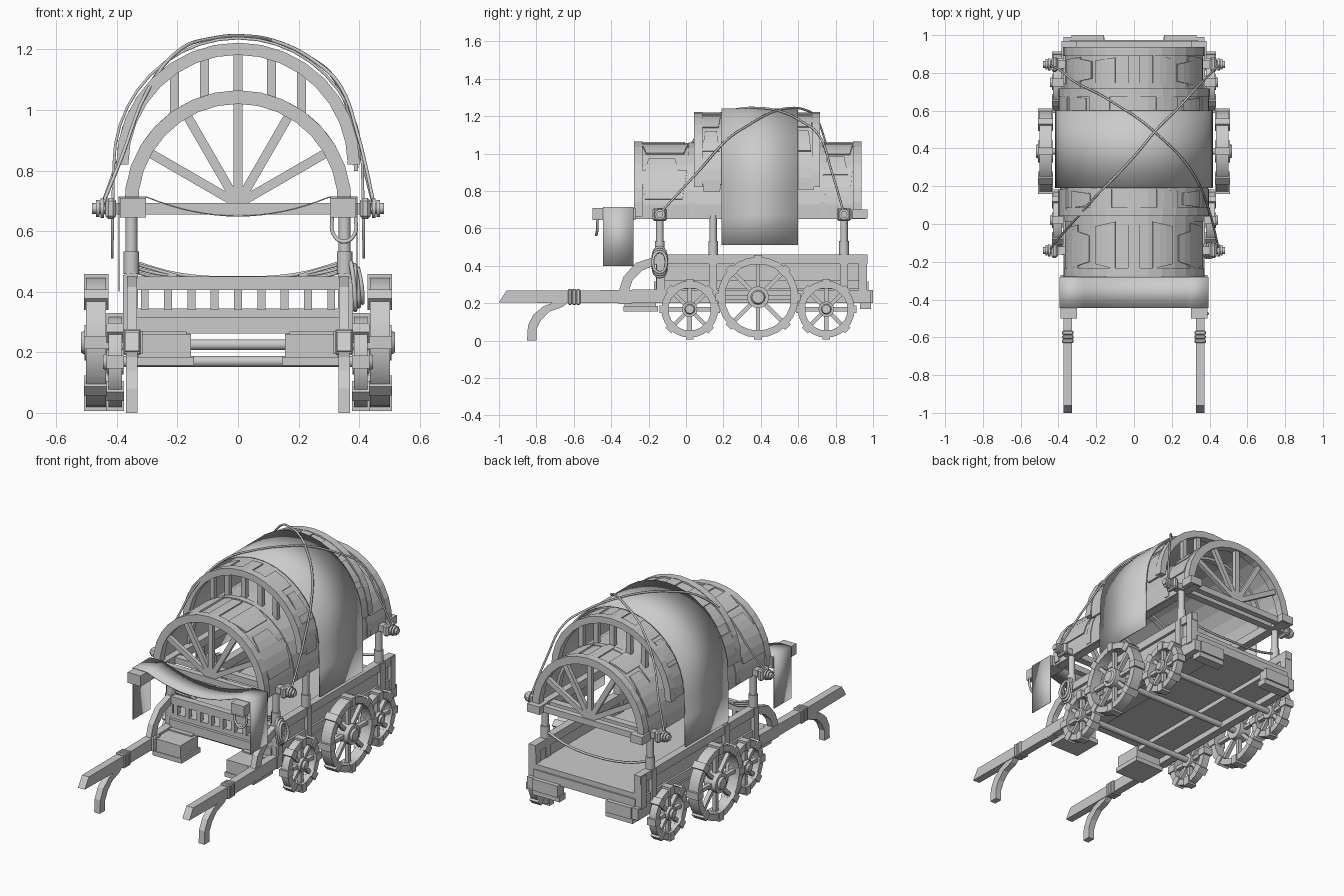
import bpy, bmesh, math, random
from math import sin, cos, radians, pi, sqrt
from mathutils import Vector

if "Cube" in bpy.data.objects:
    bpy.data.objects.remove(bpy.data.objects["Cube"])
random.seed(4)


def finish(name, bm, smooth=None, bevel=0):
    bmesh.ops.recalc_face_normals(bm, faces=bm.faces)
    me = bpy.data.meshes.new(name)
    bm.to_mesh(me)
    bm.free()
    ob = bpy.data.objects.new(name, me)
    bpy.context.collection.objects.link(ob)
    bpy.ops.object.select_all(action='DESELECT')
    ob.select_set(True)
    bpy.context.view_layer.objects.active = ob
    if smooth:
        bpy.ops.object.shade_smooth_by_angle(angle=radians(smooth))
    if bevel:
        m = ob.modifiers.new("bevel", 'BEVEL')
        m.width, m.segments = bevel, 1
    return ob


def box(name, c, s, rot=(0, 0, 0), bevel=0):
    bm = bmesh.new()
    bmesh.ops.create_cube(bm, size=1)
    bmesh.ops.scale(bm, vec=s, verts=bm.verts)
    ob = finish(name, bm, bevel=bevel)
    ob.location, ob.rotation_euler = c, rot
    return ob


def span(name, x, y, z, bevel=0):
    lo, hi = zip(x, y, z)
    return box(name, [(a + b) / 2 for a, b in zip(lo, hi)], [abs(b - a) for a, b in zip(lo, hi)], bevel=bevel)


def rod(name, p, q, r, n=12, r2=None):
    p, q = Vector(p), Vector(q)
    bm = bmesh.new()
    bmesh.ops.create_cone(bm, cap_ends=True, segments=n, radius1=r, radius2=r if r2 is None else r2, depth=(q - p).length)
    ob = finish(name, bm, smooth=40)
    ob.location = (p + q) / 2
    ob.rotation_euler = (q - p).to_track_quat('Z', 'Y').to_euler()
    return ob


def ring(name, c, r0, r1, w, n, axis='x', a0=0, a1=360, taper=0, smooth=None):
    """Ring or arch of rectangular section around the x or y axis."""
    bm = bmesh.new()
    full = a1 - a0 == 360
    loops = []
    for i in range(n if full else n + 1):
        t = radians(a0 + (a1 - a0) * i / n)
        h = w / 2 * (1 + taper * i / n)
        sec = []
        for r, d in ((r0, -h), (r1, -h), (r1, h), (r0, h)):
            u, v = r * cos(t), r * sin(t)
            p = (d, u, v) if axis == 'x' else (u, d, v)
            sec.append(bm.verts.new(Vector(c) + Vector(p)))
        loops.append(sec)
    for i in range(n):
        a, b = loops[i], loops[(i + 1) % len(loops)]
        for k in range(4):
            bm.faces.new((a[k], a[(k + 1) % 4], b[(k + 1) % 4], b[k]))
    if not full:
        bm.faces.new(loops[0])
        bm.faces.new(loops[-1])
    return finish(name, bm, smooth)


def prism(name, pts, x, w):
    bm = bmesh.new()
    f = bm.faces.new([bm.verts.new((x - w / 2, y, z)) for y, z in pts])
    ext = bmesh.ops.extrude_face_region(bm, geom=[f])['geom']
    bmesh.ops.translate(bm, vec=(w, 0, 0), verts=[v for v in ext if isinstance(v, bmesh.types.BMVert)])
    return finish(name, bm)


def cloth(name, prof, y0, y1, t=0.006):
    bm = bmesh.new()
    rows = [[bm.verts.new((x, y, z)) for x, z in prof] for y in (y0, y1)]
    for i in range(len(prof) - 1):
        bm.faces.new((rows[0][i], rows[0][i + 1], rows[1][i + 1], rows[1][i]))
    ob = finish(name, bm, smooth=35)
    m = ob.modifiers.new("thickness", 'SOLIDIFY')
    m.thickness, m.offset = t, 0
    return ob


def rope(name, pts, r=0.006, cyclic=False):
    cu = bpy.data.curves.new(name, 'CURVE')
    cu.dimensions, cu.bevel_depth, cu.bevel_resolution, cu.resolution_u = '3D', r, 1, 5
    sp = cu.splines.new('BEZIER')
    sp.bezier_points.add(len(pts) - 1)
    for b, p in zip(sp.bezier_points, pts):
        b.co = p
        b.handle_left_type = b.handle_right_type = 'AUTO'
    sp.use_cyclic_u = cyclic
    ob = bpy.data.objects.new(name, cu)
    bpy.context.collection.objects.link(ob)
    return ob


def wheel(name, s, x, y, z, r, w):
    ring(name + "_rim", (s * x, y, z), r - 0.038, r, w, 24, smooth=20)
    for k in range(8):
        t = 2 * pi * k / 8 + pi / 2
        d = (cos(t), sin(t))
        box(name + "_clamp", (s * x, y + d[0] * (r - 0.016), z + d[1] * (r - 0.016)), (w + 0.014, 0.042, 0.052), (t - pi / 2, 0, 0))
        box(name + "_spoke", (s * x, y + d[0] * r / 2, z + d[1] * r / 2), (0.024, 0.022, r - 0.04), (t - pi / 2, 0, 0))
    rod(name + "_hub", (s * (x - w / 2 - 0.005), y, z), (s * (x + w / 2 + 0.006), y, z), r * 0.27, 16)
    rod(name + "_hub_cap", (s * (x + w / 2), y, z), (s * (x + w / 2 + 0.018), y, z), r * 0.2, 12, r * 0.15)


# wagon bed: solid floor and front balustrade
span("floor", (-0.34, 0.34), (-0.155, 0.965), (0.262, 0.345))
for y in (-0.16, 0.97):
    span("floor_lip", (-0.34, 0.34), (y - 0.012, y + 0.005), (0.262, 0.315))
span("front_rail", (-0.34, 0.34), (-0.165, -0.125), (0.405, 0.45))
for k in range(9):
    x = (k - 4) * 0.077
    span("baluster", (x - 0.013, x + 0.013), (-0.16, -0.13), (0.34, 0.41))
for y, z in ((0.02, 0.17), (0.385, 0.225), (0.75, 0.17)):
    rod("axle", (-0.44, y, z), (0.44, y, z), 0.018)

for s in (-1, 1):
    # side walls
    span("side_panel", (s * 0.335, s * 0.358), (-0.15, 0.96), (0.26, 0.43))
    span("side_top_rail", (s * 0.33, s * 0.375), (-0.16, 0.97), (0.41, 0.46))
    span("side_mid_rail", (s * 0.335, s * 0.37), (-0.16, 0.95), (0.275, 0.325))
    span("side_sill", (s * 0.325, s * 0.373), (-0.2, 0.99), (0.2, 0.27))
    for y in (-0.135, 0.145, 0.845, 0.945):
        span("side_stile", (s * 0.33, s * 0.38), (y - 0.022, y + 0.022), (0.26, 0.455))
    # steps and runners underneath
    span("front_step", (s * 0.155, s * 0.33), (-0.33, -0.16), (0.18, 0.26))
    span("front_step_base", (s * 0.145, s * 0.34), (-0.335, -0.15), (0.157, 0.185))
    span("rear_step", (s * 0.16, s * 0.33), (0.94, 1.0), (0.2, 0.27))
    span("rear_step_base", (s * 0.155, s * 0.335), (0.93, 0.99), (0.17, 0.205))
    span("floor_runner", (s * 0.17, s * 0.33), (-0.2, 0.96), (0.235, 0.268))
    # pulling shafts with prop legs and braces
    prism("shaft", [(-1, 0.205), (-0.96, 0.267), (-0.6, 0.267), (-0.1, 0.275), (-0.1, 0.2), (-0.6, 0.2)], s * 0.35, 0.046)
    prism("prop_leg", [(-0.85, 0), (-0.845, 0.08), (-0.815, 0.14), (-0.76, 0.185), (-0.7, 0.205), (-0.63, 0.205), (-0.66, 0.18), (-0.73, 0.155),
                       (-0.775, 0.11), (-0.8, 0.06), (-0.8, 0)], s * 0.35, 0.038)
    prism("shaft_brace", [(-0.36, 0.265), (-0.335, 0.34), (-0.27, 0.415), (-0.16, 0.45), (-0.16, 0.405), (-0.235, 0.375), (-0.285, 0.325), (-0.305, 0.265)], s * 0.35, 0.034)
    for k in range(3):
        box("shaft_binding", (s * 0.35, -0.62 + k * 0.022, 0.234), (0.06, 0.022, 0.085), bevel=0.005)
    span("shaft_collar", (s * 0.315, s * 0.372), (-0.36, -0.29), (0.195, 0.27))
    # wheels
    wheel("front_wheel", s, 0.405, 0.02, 0.168, 0.152, 0.045)
    wheel("middle_wheel", s, 0.468, 0.385, 0.232, 0.216, 0.066)
    wheel("rear_wheel", s, 0.405, 0.75, 0.168, 0.152, 0.045)
    # canopy posts with rope bindings
    for y in (-0.14, 0.145, 0.845):
        rod("post", (s * 0.352, y, 0.3), (s * 0.352, y, 0.67), 0.02)
        for k in range(4):
            z = 0.468 + k * 0.018
            rod("post_binding", (s * 0.352, y, z - 0.01), (s * 0.352, y, z + 0.01), 0.026)
    span("post_bracket_front", (s * 0.33, s * 0.38), (-0.165, -0.115), (0.2, 0.27))
    # long beams under the canopy
    span("long_beam", (s * 0.308, s * 0.357), (-0.49, 0.96), (0.65, 0.7))
    span("beam_end", (s * 0.303, s * 0.389), (-0.5, -0.27), (0.645, 0.709))
    span("beam_tail", (s * 0.303, s * 0.385), (0.89, 0.97), (0.652, 0.7))
    for y in (-0.14, 0.845):
        # cross beam ends with rope rings
        box("beam_clamp", (s * 0.42, y, 0.675), (0.035, 0.078, 0.07), bevel=0.01)
        rod("beam_knob", (s * 0.43, y, 0.675), (s * 0.482, y, 0.675), 0.018)
        for k in range(2):
            rod("rope_ring", (s * (0.442 + k * 0.015), y, 0.675), (s * (0.454 + k * 0.015), y, 0.675), 0.032 - 0.004 * k)

for y in (-0.14, 0.845):
    span("cross_beam", (-0.44, 0.44), (y - 0.022, y + 0.022), (0.655, 0.692))

# lower canopy: shell, end hoops, sun-ray spokes
LZ, UZ = 0.69, 0.82
ring("lower_canopy", (0, 0.33, LZ), 0.35, 0.366, 1.2, 16, 'y', -6, 186)
for y in (-0.255, 0.915):
    ring("end_hoop", (0, y, LZ), 0.33, 0.375, 0.046, 16, 'y', -4, 184)
    span("hoop_tie", (-0.36, 0.36), (y - 0.018, y + 0.018), (0.655, 0.692))
    for a in (-60, -30, 0, 30, 60):
        t = radians(a)
        box("hoop_spoke", (sin(t) * 0.17, y, LZ + cos(t) * 0.17), (0.03, 0.024, 0.34), (0, t, 0))
for y in (0.03, 0.73):
    ring("inner_hoop", (0, y, LZ), 0.335, 0.37, 0.035, 16, 'y', -4, 184)

# raised upper canopy with open clerestory struts
ring("upper_canopy", (0, 0.38, UZ), 0.378, 0.393, 0.66, 16, 'y', 2, 178)
for y in (0.065, 0.695):
    ring("upper_hoop", (0, y, UZ), 0.362, 0.402, 0.045, 16, 'y', 0, 180)
    for x in (-0.21, -0.11, 0, 0.11, 0.21):
        z0, z1 = LZ + sqrt(0.36 ** 2 - x * x), UZ + sqrt(0.37 ** 2 - x * x)
        span("clerestory_strut", (x - 0.015, x + 0.015), (y - 0.014, y + 0.014), (z0 - 0.01, z1 + 0.005))

# overlapping hide patches on the canopies
for y, w, z, r in ((-0.12, 0.2, LZ, 0.366), (0.81, 0.13, LZ, 0.366), (0.13, 0.09, UZ, 0.393), (0.63, 0.09, UZ, 0.393)):
    for s in (-1, 1):
        for a, da, tp in ((-2 if z == UZ else 12, 26, 0.25), (32, 20, -0.3), (54, 18, 0.25)):
            a += random.uniform(-3, 3)
            lo, hi = (a, a + da) if s > 0 else (180 - a, 180 - a - da)
            ring("hide_patch", (0, y + random.uniform(-0.012, 0.012), z), r - 0.01, r + random.uniform(0.004, 0.009), w, 3, 'y', lo, hi, tp)
    ring("ridge_strip", (0, y, z), r - 0.01, r + 0.006, w + 0.03, 2, 'y', 85, 95)

# large blanket over the middle
arc = [(0.41 * cos(radians(a)), UZ + 0.417 * sin(radians(a))) for a in range(0, 181, 9)]
cloth("blanket", [(0.415, 0.51), (0.414, 0.67)] + arc + [(-0.414, 0.67), (-0.415, 0.51)], 0.19, 0.6, 0.009)

# shallow cloth slung across the front beams, flaps hanging outside
sag = [(0.3 * k / 8, 0.65 + 0.062 * (k / 8) ** 2) for k in range(-8, 9)]
cloth("front_cloth", [(-0.393, 0.4), (-0.393, 0.713)] + sag + [(0.393, 0.713), (0.393, 0.4)], -0.445, -0.28, 0.004)


# crossed tie ropes over the top
def over(pts):
    return [(x, y, UZ + sqrt(0.425 ** 2 - x * x)) for x, y in pts]


rope("tie_rope_a", [(-0.45, -0.14, 0.68), (-0.385, -0.06, 0.84), (-0.3, 0.035, 1.06)] + over([(-0.19, 0.16), (-0.08, 0.27), (0.02, 0.38), (0.12, 0.5), (0.24, 0.62), (0.32, 0.71)])
     + [(0.39, 0.78, 0.9), (0.45, 0.845, 0.68)])
rope("tie_rope_b", [(-0.45, 0.845, 0.68), (-0.385, 0.81, 0.86), (-0.31, 0.75, 1.05)] + over([(-0.19, 0.69), (-0.09, 0.63), (0.02, 0.56), (0.14, 0.46), (0.26, 0.34), (0.34, 0.22)])
     + [(0.395, 0.08, 0.92), (0.425, -0.03, 0.8), (0.45, -0.14, 0.68)])

# slack rope between rear posts, and coils hung at the front corner
rope("rear_rope", [(-0.352, 0.845, 0.5), (-0.2, 0.86, 0.458), (0, 0.87, 0.445), (0.2, 0.86, 0.458), (0.352, 0.845, 0.5)], 0.007)
for k in range(3):
    x, d = 0.372 + 0.012 * k, 0.012 * k
    rope("rope_coil", [(x, -0.14, 0.5 - d), (x + 0.012, -0.178, 0.42), (x + 0.015, -0.14, 0.34 + d), (x + 0.012, -0.105, 0.42)], 0.008, True)
    for s in (-1, 1):
        rope("corner_lashing", [(s * 0.37, -0.14, 0.5 - d), (s * 0.28, -0.11, 0.475 - d), (s * 0.2, -0.12, 0.452)], 0.006)
rope("beam_loop", [(0.31, -0.475, 0.65), (0.315, -0.475, 0.59), (0.35, -0.48, 0.565), (0.385, -0.475, 0.59), (0.388, -0.475, 0.65)], 0.007)
